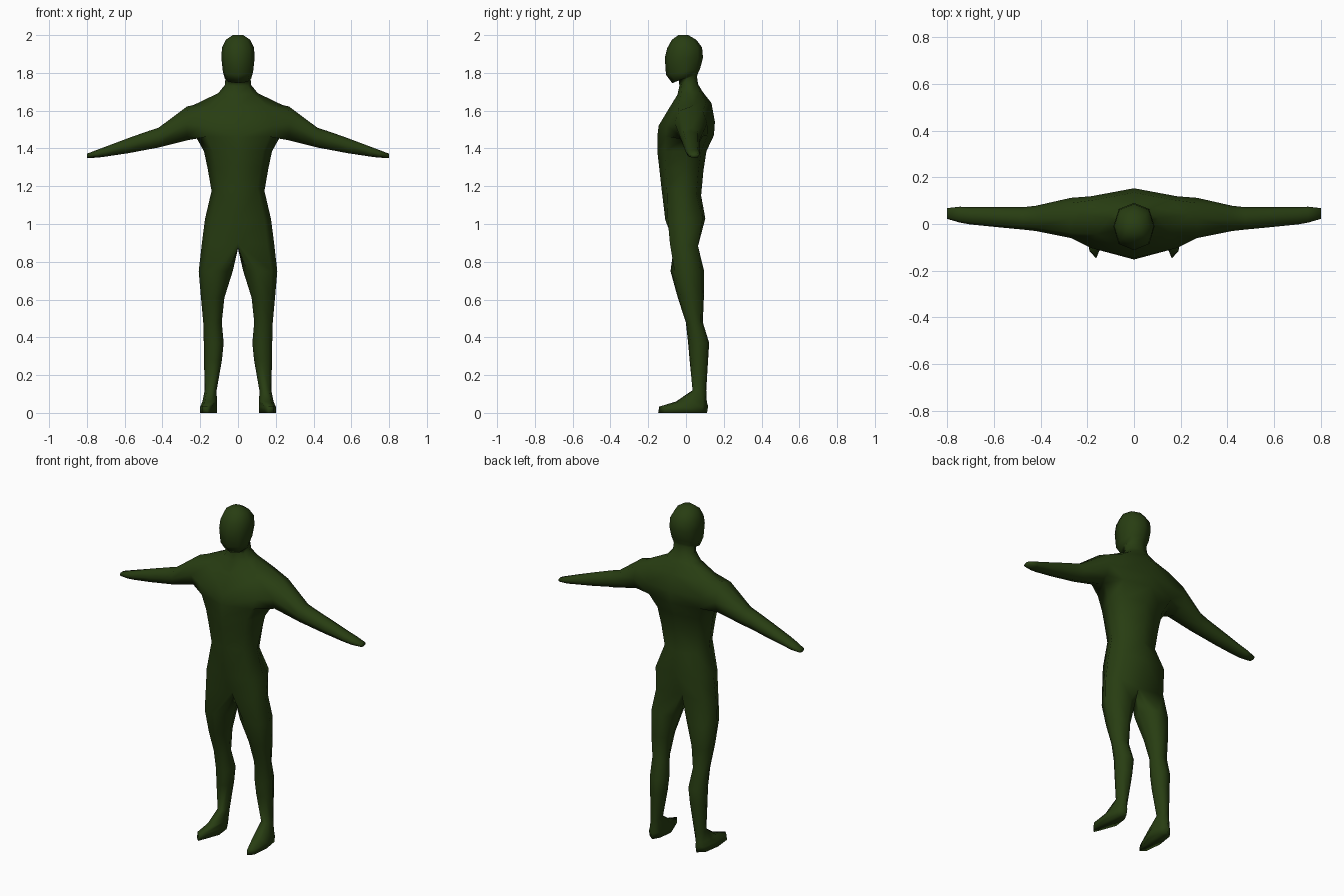
import bpy, bmesh, math

mat = bpy.data.materials.new("dark green")
mat.diffuse_color = (0.021, 0.047, 0.006, 1)

bm = bmesh.new()


def half_ring(zf, zb, w, yf, ym, yb, dip=1.0, k=0.74):
    """Five points from the front centre line round the side to the back."""
    zm = (zf + zb) / 2
    pts = [(0, ym + (yf - ym) * dip, zf),
           (k * w, ym + k * (yf - ym), zf * .85 + zb * .15),
           (w, ym, zm),
           (k * w, ym + k * (yb - ym), zf * .15 + zb * .85),
           (0, ym + (yb - ym) * dip, zb)]
    return [bm.verts.new(p) for p in pts]


def leg_ring(z, xi, xo, yf, yb):
    """Eight points round a leg or foot."""
    cx, rx, cy, ry = (xi + xo) / 2, (xo - xi) / 2, (yf + yb) / 2, (yb - yf) / 2
    return [bm.verts.new((cx + rx * math.sin(a), cy - ry * math.cos(a), z))
            for a in map(math.radians, (-12, 42, 90, 138, 192, 230, 270, 310))]


def arm_ring(x, z0, z1, yf, yb):
    """Eight points round an arm, starting at the lower front."""
    cy, ry, cz, rz = (yf + yb) / 2, (yb - yf) / 2, (z0 + z1) / 2, (z1 - z0) / 2
    return [bm.verts.new((x, cy + ry * py, cz + rz * pz))
            for py, pz in ((-.74, -.74), (0, -1), (.74, -.74), (1, 0),
                           (.74, .74), (0, 1), (-.74, .74), (-1, 0))]


def bridge(a, b, closed=True):
    n = len(a)
    for i in range(n if closed else n - 1):
        j = (i + 1) % n
        bm.faces.new((a[i], a[j], b[j], b[i]))


# torso, neck and head: front z, back z, half width, front y, side y, back y
rings = [half_ring(*r) for r in (
    (.90, .88, .192, -.104, -.01, .082, .55, .80),
    (1.02, 1.03, .175, -.118, -.01, .112, .92, .80),
    (1.20, 1.15, .140, -.131, -.02, .080),
    (1.30, 1.28, .160, -.142, -.01, .092),
    (1.385, 1.385, .180, -.152, .00, .108),
    (1.46, 1.47, .225, -.152, .02, .148),
    (1.52, 1.54, .250, -.145, .02, .153),
    (1.62, 1.64, .235, -.085, .04, .135, 1, .68),
    (1.685, 1.70, .105, -.045, .025, .088),
    (1.73, 1.74, .070, -.035, .015, .064),
    (1.765, 1.78, .066, -.038, .01, .058),
    (1.745, 1.795, .070, -.072, -.01, .062),
    (1.79, 1.82, .080, -.106, -.01, .074),
    (1.88, 1.88, .088, -.112, -.01, .090),
    (1.93, 1.935, .085, -.100, -.01, .085),
    (1.975, 1.975, .065, -.075, -.015, .055),
    (2.0, 2.0, .028, -.040, -.015, .012))]
for n, (a, b) in enumerate(zip(rings, rings[1:])):
    if n in (5, 6):          # leave the arm hole open at the side
        bridge(a[:2], b[:2], False)
        bridge(a[3:], b[3:], False)
    else:
        bridge(a, b, False)
bm.faces.new(rings[-1])

# arm and hand grown out of the hole: x, bottom, top, front, back
lo, mid, hi = rings[5], rings[6], rings[7]
prev = [lo[1], lo[2], lo[3], mid[3], hi[3], hi[2], hi[1], mid[1]]
for r in ((.27, 1.443, 1.622, -.06, .112), (.42, 1.405, 1.51, -.030, .078),
          (.475, 1.395, 1.492, -.024, .072), (.58, 1.375, 1.455, -.014, .072),
          (.70, 1.357, 1.41, -.002, .072), (.745, 1.351, 1.393, .006, .074),
          (.80, 1.35, 1.372, .022, .068)):
    ring = arm_ring(*r)
    bridge(prev, ring)
    prev = ring
bm.faces.new(prev)
bm.verts.remove(mid[2])

# leg and foot grown from the pelvis: z, inner x, outer x, front y, back y
crotch = [bm.verts.new((0, y, z)) for y, z in ((.02, .875), (-.01, .87), (-.04, .88))]
prev = rings[0] + crotch
for r in ((.75, .028, .208, -.084, .098), (.61, .072, .196, -.045, .096),
          (.48, .086, .184, -.002, .090), (.37, .076, .181, .010, .124),
          (.28, .085, .180, .018, .118), (.12, .113, .176, .034, .108),
          (.06, .112, .188, -.055, .112), (.033, .110, .200, -.145, .120),
          (0, .112, .200, -.150, .114)):
    ring = leg_ring(*r)
    bridge(prev, ring)
    prev = ring
# narrow toes set toward the outside, pulling the foot front outward
for v in bm.verts:
    if v.co.z < .05 and v.co.y < -.08:
        v.co.x = .168 + (v.co.x - .155) * .75
bm.faces.new(prev)

bmesh.ops.recalc_face_normals(bm, faces=bm.faces)
me = bpy.data.meshes.new("body")
bm.to_mesh(me)
bm.free()
me.materials.append(mat)
body = bpy.data.objects.new("body", me)
bpy.context.collection.objects.link(body)

# mirror the half figure across the centre
mirror = body.modifiers.new("mirror", "MIRROR")
mirror.use_clip = True
mirror.merge_threshold = .001
for p in me.polygons:
    p.use_smooth = True
